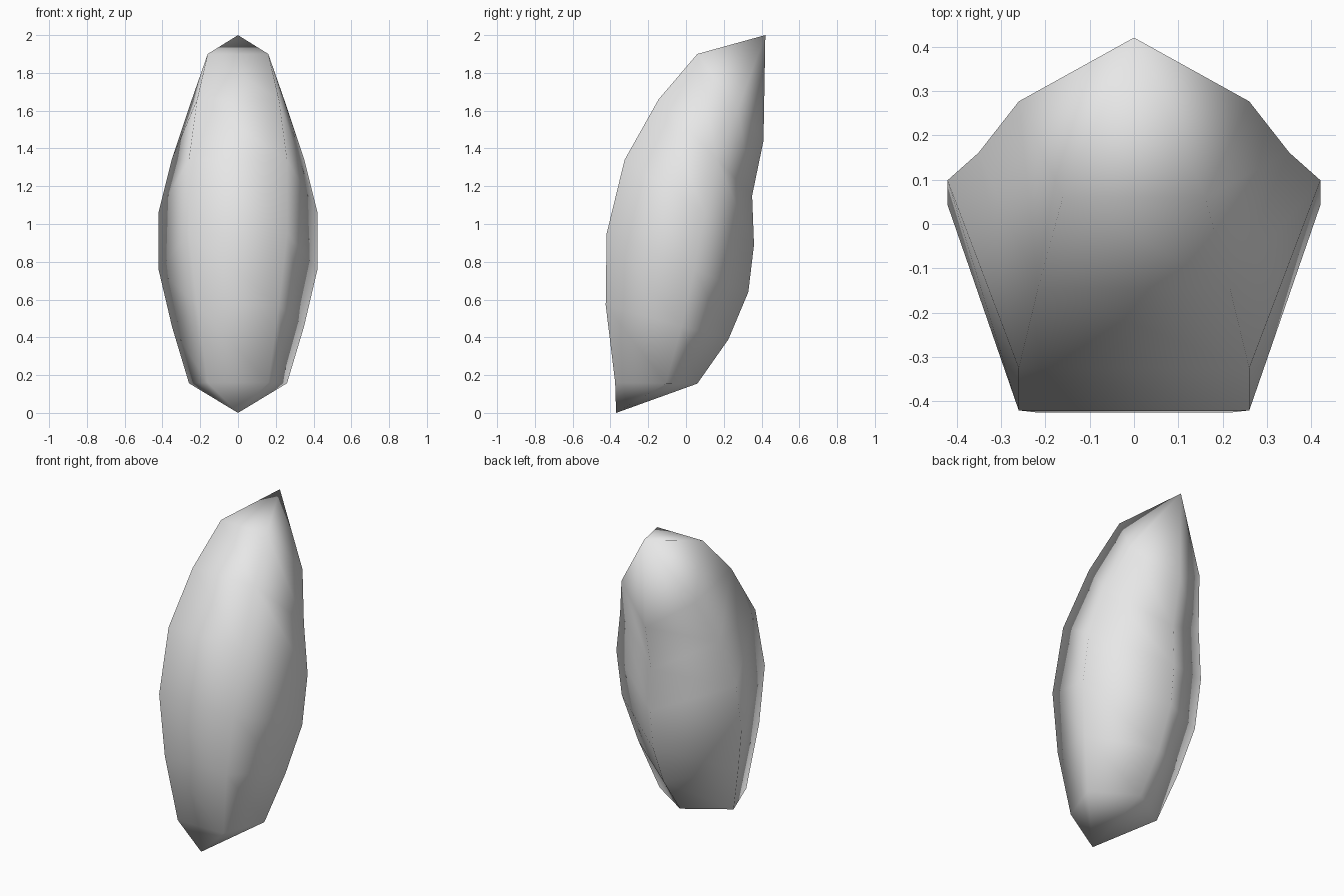
import bpy, bmesh, math

if "Cube" in bpy.data.objects:
    bpy.data.objects.remove(bpy.data.objects["Cube"])

grey = bpy.data.materials.new("light_grey")
grey.diffuse_color = (0.8, 0.8, 0.8, 1)
grey.use_nodes = True
grey.node_tree.nodes["Principled BSDF"].inputs["Base Color"].default_value = grey.diffuse_color

# Tilted pentagon rings, bottom to top: radius, front (y, z), back (y, z)
RINGS = [
    (0.273, (-0.375, 0.16), (0.06, 0.155)),
    (0.368, (-0.425, 0.57), (0.225, 0.39)),
    (0.442, (-0.42, 0.95), (0.33, 0.64)),
    (0.442, (-0.325, 1.34), (0.36, 0.89)),
    (0.368, (-0.145, 1.66), (0.35, 1.15)),
    (0.273, (0.06, 1.90), (0.41, 1.44)),
]
SIDES = 5
LOW = math.cos(math.radians(144))

bm = bmesh.new()
rings = []
for r, front, back in RINGS:
    ring = []
    for i in range(SIDES):
        a = math.tau * i / SIDES
        t = (math.cos(a) - LOW) / (1 - LOW)      # 0 at front edge, 1 at back ridge
        y, z = (f + (b - f) * t for f, b in zip(front, back))
        ring.append(bm.verts.new((r * math.sin(a), y, z)))
    rings.append(ring)

# Pointed ends
bottom = bm.verts.new((0, -0.37, 0))
top = bm.verts.new((0, 0.42, 2))
for i in range(SIDES):
    j = (i + 1) % SIDES
    bm.faces.new((bottom, rings[0][i], rings[0][j]))
    bm.faces.new((top, rings[-1][j], rings[-1][i]))
    for lo, hi in zip(rings, rings[1:]):
        bm.faces.new((lo[i], lo[j], hi[j], hi[i]))
bmesh.ops.recalc_face_normals(bm, faces=bm.faces[:])
for f in bm.faces:
    f.smooth = True

mesh = bpy.data.meshes.new("curved_pod")
bm.to_mesh(mesh)
bm.free()
mesh.materials.append(grey)
pod = bpy.data.objects.new("curved_pod", mesh)
bpy.context.collection.objects.link(pod)
